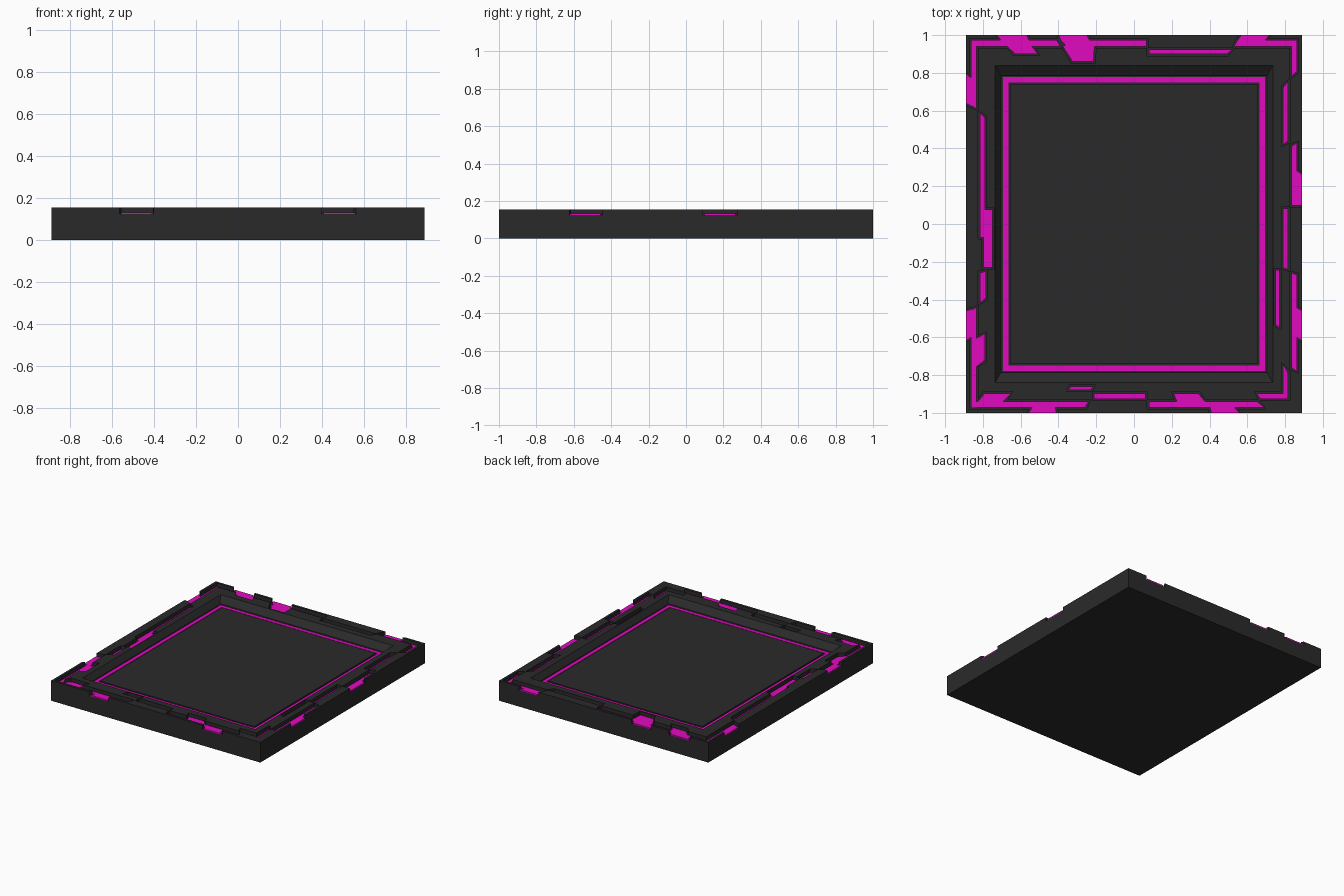
import bpy, bmesh
from mathutils import Vector
from mathutils.geometry import delaunay_2d_cdt

if "Cube" in bpy.data.objects:
    bpy.data.objects.remove(bpy.data.objects["Cube"])

HX, HY = 0.89, 1.0
FLOOR, TOP, PANEL, BASE = 0.125, 0.155, 0.115, 0.105
GAP = 0.009


def material(name, rgb):
    m = bpy.data.materials.new(name)
    m.diffuse_color = (*rgb, 1)
    m.use_nodes = True
    m.node_tree.nodes["Principled BSDF"].inputs["Base Color"].default_value = m.diffuse_color
    return m


DARK = material("dark", (0.023, 0.023, 0.023))
GLOW = material("magenta", (0.75, 0.003, 0.53))


def rect(x, y):
    return [(-x, -y), (x, -y), (x, y), (-x, y)]


def mesh_object(name, verts, faces, mat):
    me = bpy.data.meshes.new(name)
    me.from_pydata(verts, [], faces)
    me.materials.append(mat)
    ob = bpy.data.objects.new(name, me)
    bpy.context.collection.objects.link(ob)
    return ob


def plate(name, polys, keep, z0, z1, mat):
    """Flat plate from overlapping outlines; keep(ids) picks the regions."""
    pts, faces = [], []
    for p in polys:
        area = sum(a[0] * b[1] - b[0] * a[1] for a, b in zip(p, p[1:] + p[:1]))
        p = p if area > 0 else p[::-1]
        faces.append(list(range(len(pts), len(pts) + len(p))))
        pts += [Vector(q) for q in p]
    v, _, f, _, _, ids = delaunay_2d_cdt(pts, [], faces, 1, 1e-5)
    f = [list(t) for t, i in zip(f, ids) if keep(set(i))]
    ob = mesh_object(name, [(q.x, q.y, z1) for q in v], f, mat)
    bm = bmesh.new()
    bm.from_mesh(ob.data)
    bmesh.ops.delete(bm, geom=[q for q in bm.verts if not q.link_faces], context='VERTS')
    for face in bm.faces:
        if face.normal.z < 0:
            face.normal_flip()
    bm.to_mesh(ob.data)
    bm.free()
    mod = ob.modifiers.new("thickness", 'SOLIDIFY')
    mod.thickness, mod.offset = z1 - z0, -1
    return ob


# Groove segments per side: depth from edge (outer, inner), span at outer, span at inner
LEFT = [(.018, .065, .62, .982, .60, .982), (-.012, .05, .63, .81, .61, .77),
        (.065, .11, -.08, .60, -.08, .57), (.085, .15, -.24, .085, -.24, .085),
        (.065, .115, -.43, -.25, -.40, -.24), (.018, .065, -.982, -.45, -.982, -.43),
        (-.012, .05, -.63, -.45, -.60, -.44), (.04, .11, -.77, -.60, -.73, -.57)]
RIGHT = [(.018, .065, .80, .982, .77, .982), (.065, .11, .43, .77, .41, .73),
         (.018, .065, .09, .44, .09, .42), (-.012, .05, .09, .27, .09, .30),
         (.065, .11, -.25, .09, -.24, .09), (.018, .065, -.79, -.26, -.77, -.25),
         (-.012, .05, -.63, -.45, -.60, -.43), (.112, .15, -.56, -.235, -.54, -.235),
         (.065, .11, -.935, -.78, -.935, -.73)]
FRONT = [(.02, .07, -.872, -.25, -.872, -.23), (-.012, .05, -.57, -.40, -.54, -.41),
         (.045, .112, -.84, -.69, -.80, -.64), (.065, .112, -.22, .07, -.22, .07),
         (.112, .15, -.36, -.22, -.34, -.205), (.02, .07, .07, .70, .07, .66),
         (-.012, .05, .40, .57, .39, .53), (.045, .112, .22, .39, .20, .35),
         (.065, .112, .66, .825, .64, .825)]
BACK = [(.018, .068, -.872, -.40, -.872, -.38), (-.012, .05, -.74, -.56, -.70, -.54),
        (.04, .108, -.69, -.54, -.64, -.50), (-.012, .05, -.41, -.24, -.39, -.22),
        (.018, .068, -.39, .075, -.37, .075), (.045, .148, -.39, -.20, -.335, -.205),
        (.068, .11, .07, .53, .07, .50), (.018, .068, .54, .872, .52, .872),
        (-.012, .05, .56, .73, .53, .69)]
SIDES = [(LEFT, lambda t, d: (d - HX, t)), (RIGHT, lambda t, d: (HX - d, t)),
         (FRONT, lambda t, d: (t, d - HY)), (BACK, lambda t, d: (t, HY - d))]


def segments(g):
    return [[at(a + g, d0 + g), at(b - g, d0 + g), at(d - g, d1 - g), at(c + g, d1 - g)]
            for side, at in SIDES for d0, d1, a, b, c, d in side]


outer, inner = rect(HX, HY), rect(0.735, 0.84)

# Slab body and the floor under the border grooves
plate("slab_base", [outer], lambda i: 0 in i, 0, BASE, DARK)
plate("groove_floor", [outer, inner], lambda i: i == {0}, BASE, FLOOR, DARK)

# Raised border blocks left between the grooves
plate("raised_border", [outer, inner] + segments(0), lambda i: i == {0}, FLOOR, TOP, DARK)

# Magenta strips lying in the grooves
plate("border_strips", [outer] + segments(GAP), lambda i: 0 in i and len(i) > 1,
      FLOOR, FLOOR + 0.008, GLOW)

# Sloped step from the border down to the panel
loops = [(0.735, 0.84, TOP), (0.705, 0.787, PANEL), (0.703, 0.785, BASE)]
verts = [(x, y, z) for hx, hy, z in loops for x, y in rect(hx, hy)]
faces = [(r * 4 + k, r * 4 + (k + 1) % 4, r * 4 + 4 + (k + 1) % 4, r * 4 + 4 + k)
         for r in range(2) for k in range(4)]
mesh_object("inner_slope", verts, faces, DARK)

# Central panel and the magenta frame around it
plate("center_panel", [rect(0.655, 0.74)], lambda i: 0 in i, BASE, PANEL, DARK)
plate("panel_frame_strip", [rect(0.693, 0.777), rect(0.664, 0.749)], lambda i: i == {0},
      BASE, PANEL - 0.003, GLOW)
